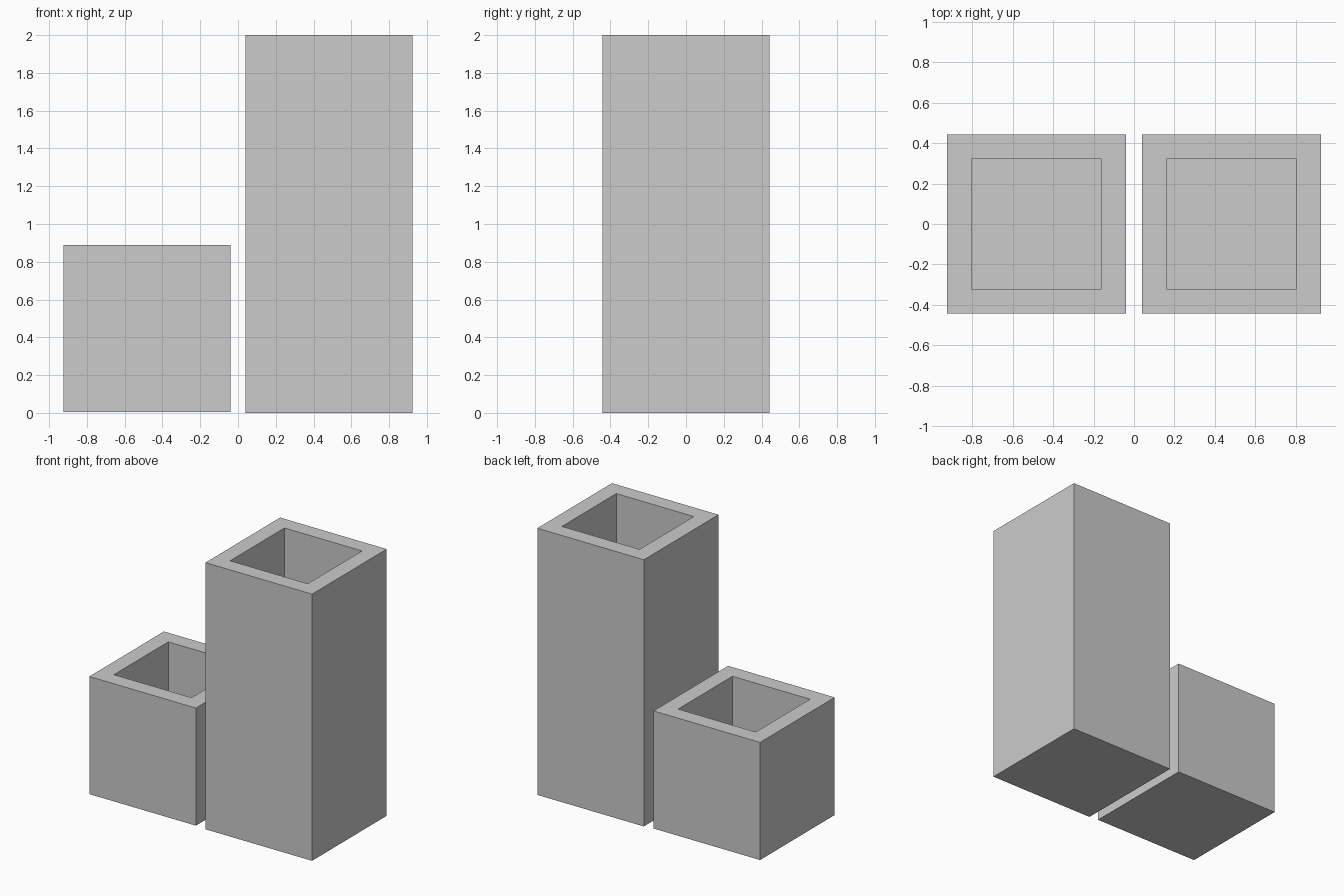
import bpy, bmesh

if "Cube" in bpy.data.objects:
    bpy.data.objects.remove(bpy.data.objects["Cube"])

HALF, WALL = 0.442, 0.12


def planter(name, x, z0, z1):
    """Open square box with even wall and floor thickness."""
    bm = bmesh.new()
    bmesh.ops.create_cube(bm, size=1)
    for v in bm.verts:
        v.co.x = x + v.co.x * 2 * HALF
        v.co.y *= 2 * HALF
        v.co.z = z0 if v.co.z < 0 else z1
    bm.normal_update()

    # Rim, then the cavity pushed down from it
    top = max(bm.faces, key=lambda f: f.calc_center_median().z)
    bmesh.ops.inset_region(bm, faces=[top], thickness=WALL, use_even_offset=True)
    floor = bmesh.ops.extrude_discrete_faces(bm, faces=[top])["faces"][0]
    for v in floor.verts:
        v.co.z = z0 + WALL
    bmesh.ops.recalc_face_normals(bm, faces=bm.faces)

    mesh = bpy.data.meshes.new(name)
    bm.to_mesh(mesh)
    bm.free()
    obj = bpy.data.objects.new(name, mesh)
    bpy.context.collection.objects.link(obj)
    return obj


# Short and tall planters side by side
planter("short_planter", -0.482, 0.006, 0.888)
planter("tall_planter", 0.482, 0.0, 2.0)
